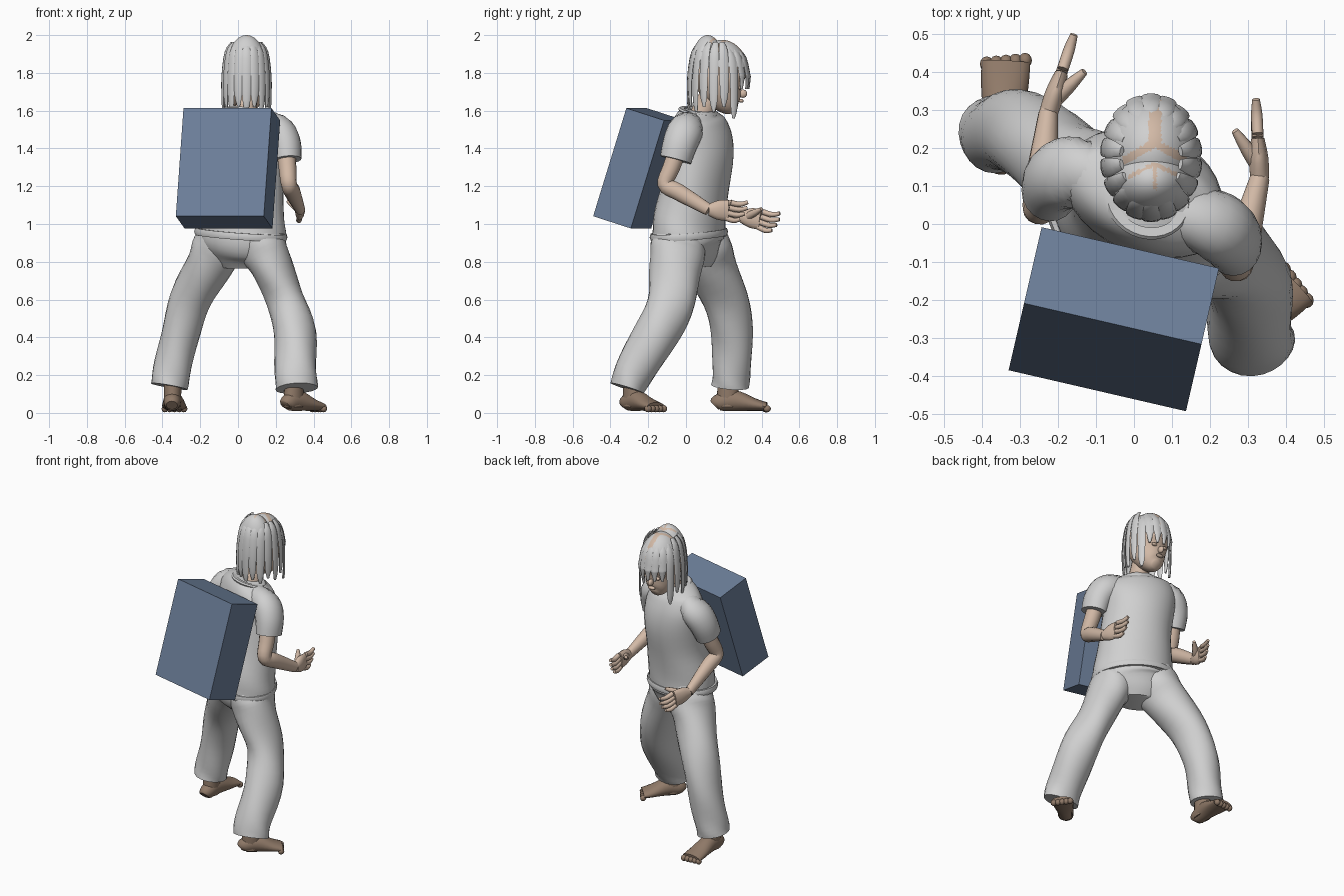
import bpy, bmesh, math
from mathutils import Vector, Euler

cube = bpy.data.objects.get("Cube")
if cube:
    bpy.data.objects.remove(cube)


def material(name, rgb):
    m = bpy.data.materials.new(name)
    m.use_nodes = True
    m.diffuse_color = (*rgb, 1)
    m.node_tree.nodes["Principled BSDF"].inputs["Base Color"].default_value = (*rgb, 1)
    return m


CLOTH = material("light grey", (0.63, 0.63, 0.63))
SKIN = material("skin", (0.65, 0.49, 0.385))
FOOT = material("dark skin", (0.28, 0.195, 0.14))
BLUE = material("slate blue", (0.15, 0.21, 0.32))


def finish(name, bm, mats, smooth=True):
    bmesh.ops.recalc_face_normals(bm, faces=bm.faces)
    mesh = bpy.data.meshes.new(name)
    bm.to_mesh(mesh)
    bm.free()
    for m in mats:
        mesh.materials.append(m)
    ob = bpy.data.objects.new(name, mesh)
    bpy.context.collection.objects.link(ob)
    if smooth:
        bpy.ops.object.select_all(action="DESELECT")
        ob.select_set(True)
        bpy.context.view_layer.objects.active = ob
        bpy.ops.object.shade_smooth_by_angle(angle=math.radians(50))


def spline(points, steps):
    """Smooth path through the points; all values are interpolated."""
    out = []
    last = len(points) - 1
    for i in range(last):
        a, b, c, d = (points[max(0, min(last, i + k))] for k in (-1, 0, 1, 2))
        for s in range(steps):
            t = s / steps
            out.append([q + t / 2 * (r - p + t * (2 * p - 5 * q + 4 * r - e + t * (3 * (q - r) + e - p)))
                        for p, q, r, e in zip(a, b, c, d)])
    return out + [list(points[last])]


def loft(name, points, mat, side=(1, 0, 0), n=20, steps=4, fold=0.0):
    """Tube through points (x, y, z, half width, half depth)."""
    rows = spline(points, steps)
    centres = [Vector(r[:3]) for r in rows]
    bm = bmesh.new()
    rings = []
    for i, (c, r) in enumerate(zip(centres, rows)):
        t = (centres[min(i + 1, len(rows) - 1)] - centres[max(i - 1, 0)]).normalized()
        s = Vector(side)
        s = (s - t * s.dot(t)).normalized()
        u = t.cross(s)
        ring = []
        for k in range(n):
            a = math.tau * k / n
            w = 1 + fold * math.sin(3 * a + i * 0.9)
            ring.append(bm.verts.new(c + s * math.cos(a) * r[3] * w + u * math.sin(a) * r[4] * w))
        rings.append(ring)
    for lo, hi in zip(rings, rings[1:]):
        for k in range(n):
            j = (k + 1) % n
            bm.faces.new((lo[k], lo[j], hi[j], hi[k]))
    bm.faces.new(rings[0])
    bm.faces.new(rings[-1])
    finish(name, bm, [mat])


def blob(name, centre, radii, mats, cut=None, rule=None, detail=8):
    """Ellipsoid, optionally cut off below a height and coloured by a rule."""
    bm = bmesh.new()
    bmesh.ops.create_uvsphere(bm, u_segments=detail * 2, v_segments=detail, radius=1)
    for v in bm.verts:
        v.co = Vector(centre) + Vector([a * b for a, b in zip(v.co, radii)])
    if cut:
        bmesh.ops.delete(bm, geom=[v for v in bm.verts if v.co.z < cut], context="VERTS")
    if rule:
        for f in bm.faces:
            f.material_index = int(rule(f.calc_center_median()))
    finish(name, bm, mats)


def band(name, centre, rx, ry, tilt, height, mat):
    """Flattened ring around the body."""
    bm = bmesh.new()
    rot = Euler(tilt).to_matrix()
    rows = []
    for k in range(32):
        a = math.tau * k / 32
        row = []
        for out, up in ((0.012, -1), (0.018, 0), (0.012, 1), (-0.012, 1), (-0.012, -1)):
            p = Vector(((rx + out) * math.cos(a), (ry + out) * math.sin(a), up * height))
            row.append(bm.verts.new(rot @ p + Vector(centre)))
        rows.append(row)
    for k in range(32):
        for j in range(5):
            p, q = rows[k], rows[(k + 1) % 32]
            bm.faces.new((p[j], q[j], q[(j + 1) % 5], p[(j + 1) % 5]))
    finish(name, bm, [mat])


# Box carried on the back
bm = bmesh.new()
bmesh.ops.create_cube(bm, size=1)
turn = Euler((math.radians(-17.5), 0, math.radians(-13))).to_matrix()
for v in bm.verts:
    v.co = turn @ Vector((v.co.x * 0.478, v.co.y * 0.215, v.co.z * 0.6)) + Vector((-0.053, -0.25, 1.295))
finish("back_box", bm, [BLUE], smooth=False)

# Shirt and trousers
YAW = math.radians(-25)
ACROSS = (math.cos(YAW), math.sin(YAW), 0)
loft("shirt", [(0.02, 0.015, 0.94, 0.245, 0.18), (0.02, 0.02, 1.03, 0.235, 0.18),
               (0.03, 0.05, 1.2, 0.215, 0.168), (0.03, 0.08, 1.38, 0.212, 0.165),
               (0.025, 0.07, 1.49, 0.225, 0.145), (0.028, 0.06, 1.555, 0.195, 0.118),
               (0.035, 0.06, 1.605, 0.1, 0.09)], CLOTH, ACROSS, 32, fold=0.008)
band("shirt_hem", (0.015, 0.015, 0.945), 0.24, 0.178, (0.03, 0.08, YAW), 0.018, CLOTH)
band("collar", (0.035, 0.065, 1.59), 0.098, 0.088, (-0.25, 0.06, YAW), 0.009, CLOTH)
loft("trouser_seat", [(0.02, 0.02, 0.97, 0.22, 0.17), (0.015, 0.02, 0.9, 0.225, 0.17),
                      (0.01, 0.035, 0.83, 0.19, 0.13), (0.01, 0.04, 0.77, 0.13, 0.085)], CLOTH, ACROSS, 28)
loft("right_trouser_leg", [(-0.085, 0.07, 0.97, 0.11, 0.13), (-0.105, 0.095, 0.88, 0.135, 0.145),
                           (-0.155, 0.13, 0.78, 0.122, 0.135),
                           (-0.25, 0.21, 0.6, 0.11, 0.12), (-0.31, 0.245, 0.4, 0.1, 0.11),
                           (-0.35, 0.24, 0.22, 0.1, 0.1), (-0.365, 0.235, 0.14, 0.098, 0.1)],
     CLOTH, n=24, fold=0.025)
loft("left_trouser_leg", [(0.12, -0.03, 0.97, 0.11, 0.13), (0.13, -0.04, 0.88, 0.13, 0.145),
                          (0.175, -0.055, 0.78, 0.112, 0.14),
                          (0.25, -0.075, 0.6, 0.1, 0.125), (0.3, -0.155, 0.42, 0.112, 0.12),
                          (0.305, -0.275, 0.22, 0.11, 0.105), (0.31, -0.31, 0.13, 0.112, 0.092)],
     CLOTH, n=24, fold=0.025)


# Bare feet
def foot(name, heel, toe):
    h, t = Vector((*heel, 0)), Vector((*toe, 0))
    d = t - h
    side = Vector((d.y, -d.x, 0)).normalized()

    def at(f, half_w, half_h):
        return (*(h + d * f)[:2], half_h + 0.01, half_w, half_h)

    loft(name, [at(0, 0.03, 0.03), at(0.08, 0.044, 0.045), at(0.35, 0.05, 0.055),
                at(0.7, 0.062, 0.034), at(0.92, 0.064, 0.023)], FOOT, side, 16)
    a = h + d * 0.24
    loft(name + "_ankle", [(a.x, a.y, 0.03, 0.044, 0.065), (a.x, a.y, 0.1, 0.046, 0.058),
                           (a.x, a.y, 0.2, 0.046, 0.05)], FOOT, side, 16)
    for k in range(5):
        p = h + d * (0.94 - 0.012 * k) + side * (k - 2) * 0.025 * (1 if toe[0] > 0 else -1)
        blob(f"{name}_toe_{k}", (p.x, p.y, 0.022), (0.018, 0.02, 0.019), [FOOT], detail=6)


foot("right_foot", (-0.35, 0.15), (-0.335, 0.45))
foot("left_foot", (0.25, -0.325), (0.44, -0.145))


# Arms: sleeve, arm, palm, fingers and thumb
def arm(label, sleeve, elbow, wrist, tip, thumb_tip, spread):
    loft(label + "_sleeve", [(*p, r, r + 0.01) for p, r in zip(sleeve, (0.07, 0.085, 0.082, 0.074))], CLOTH)
    e, w, t = Vector(elbow), Vector(wrist), Vector(tip)
    top = Vector(sleeve[2])
    loft(label + "_arm", [(*top, 0.05, 0.05), (*top.lerp(e, 0.6), 0.047, 0.047), (*e, 0.042, 0.042),
                          (*e.lerp(w, 0.3), 0.043, 0.046), (*w, 0.026, 0.032)], SKIN, n=14)
    sp = Vector(spread).normalized()
    knuckle = w.lerp(t, 0.52)
    loft(label + "_palm", [(*w, 0.032, 0.025), (*w.lerp(knuckle, 0.5), 0.052, 0.026),
                           (*knuckle, 0.054, 0.018)], SKIN, sp, 14)
    for k, reach in enumerate((0.8, 0.95, 1, 0.92)):
        base = knuckle + sp * (k - 1.5) * 0.028
        end = base + (t - knuckle) * reach + sp * (k - 1.5) * 0.004
        bend = base.lerp(end, 0.55) - Vector((0, 0, 0.01))
        loft(f"{label}_finger_{k}", [(*base, 0.015, 0.015), (*bend, 0.014, 0.015),
                                     (*end, 0.01, 0.01)], SKIN, sp, 8, 3)
    th = Vector(thumb_tip)
    base = w.lerp(t, 0.15)
    loft(label + "_thumb", [(*base, 0.022, 0.022), (*base.lerp(th, 0.5), 0.02, 0.019),
                            (*th, 0.01, 0.01)], SKIN, sp, 8, 3)


arm("left", [(0.1, 0.03, 1.515), (0.205, 0, 1.495), (0.25, -0.03, 1.43), (0.262, -0.055, 1.34)],
    (0.27, -0.11, 1.21), (0.33, 0.12, 1.075), (0.32, 0.32, 1.07), (0.265, 0.245, 1.12), (0, 0.3, 0.9))
arm("right", [(-0.04, 0.11, 1.515), (-0.155, 0.135, 1.495), (-0.205, 0.12, 1.43), (-0.222, 0.085, 1.34)],
    (-0.25, 0.04, 1.2), (-0.225, 0.29, 1.04), (-0.16, 0.49, 1.01), (-0.13, 0.4, 1.08), (0.1, 0.3, 0.9))

# Neck, head and face
CX = 0.045
loft("neck", [(0.035, 0.07, 1.55, 0.065, 0.065), (CX, 0.11, 1.64, 0.056, 0.058),
              (CX, 0.15, 1.74, 0.06, 0.06)], SKIN)
loft("head", [(CX, 0.26, 1.605, 0.025, 0.025), (CX, 0.235, 1.63, 0.065, 0.065), (CX, 0.195, 1.7, 0.1, 0.108),
              (CX, 0.178, 1.78, 0.115, 0.14), (CX, 0.175, 1.88, 0.09, 0.115)], SKIN, n=24)
blob("nose", (CX, 0.302, 1.69), (0.015, 0.022, 0.022), [SKIN])
blob("lips", (CX, 0.292, 1.652), (0.025, 0.013, 0.01), [SKIN])
for sx, label in ((-1, "right"), (1, "left")):
    blob(label + "_eyelid", (CX + sx * 0.037, 0.287, 1.72), (0.019, 0.012, 0.01), [SKIN])


# Hair: two overlapping caps with partings, and hanging locks
def front_parting(p):
    dx = abs(p.x - CX - 0.01)
    return (dx < 0.017 and 0.2 < p.y < 0.325) or (dx < 0.085 and abs(p.y - 0.212 + dx * 0.55) < 0.012)


def back_parting(p):
    dx = abs(p.x - CX - 0.01)
    return (dx < 0.005 and 0.09 < p.y < 0.15) or (dx < 0.07 and abs(p.y - 0.158 + dx * 0.5) < 0.006)


blob("front_hair", (CX, 0.19, 1.78), (0.126, 0.147, 0.195), [CLOTH, SKIN], 1.83, front_parting, 48)
blob("back_hair", (CX, 0.115, 1.81), (0.11, 0.094, 0.19), [CLOTH, SKIN], 1.87, back_parting, 48)
LOCKS = 18
for k in range(LOCKS):
    a = math.tau * (k + 0.5) / LOCKS
    front = math.sin(a)
    if front > 0.75:
        low = 1.715
    elif front > 0.35:
        low = 1.56
    else:
        low = 1.62 - 0.025 * (k % 2)
    # back locks start higher, over the edge of the cap
    lift = 0.03 if front < 0.3 else 0
    path = []
    for z, reach, half in ((1.93 + lift, 0.62, 0.014), (1.88 + lift, 0.87, 0.024), (1.79, 1, 0.025),
                           (low + 0.06, 1.01, 0.021), (low, 0.97, 0.007)):
        path.append((CX + math.cos(a) * 0.126 * reach, 0.174 + math.sin(a) * 0.16 * reach, z, half, 0.007))
    loft(f"hair_lock_{k}", path, CLOTH, (-math.sin(a), math.cos(a), 0), 8, 3)
